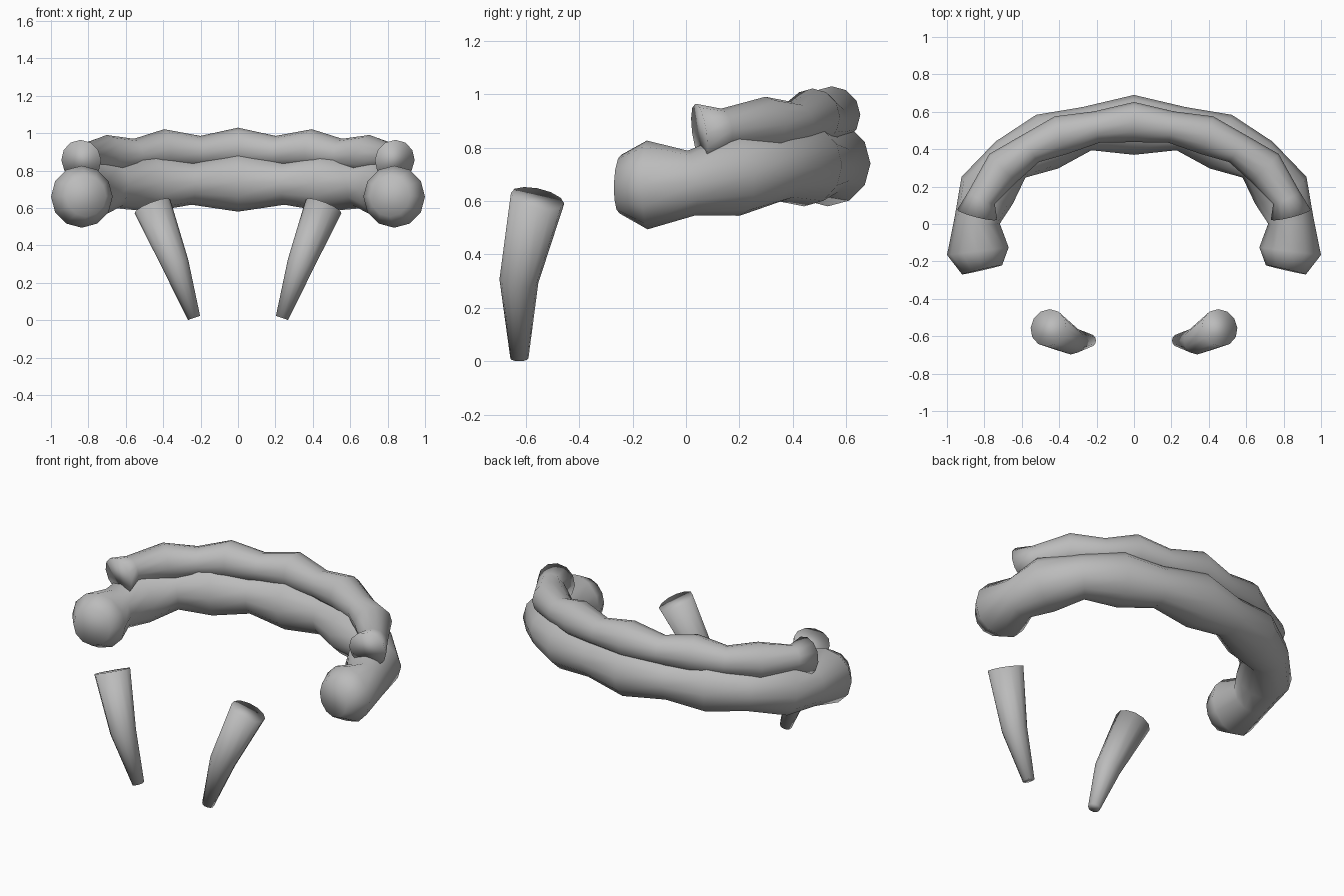
import bpy
import bmesh
from math import cos, sin, tau
from mathutils import Vector

cube = bpy.data.objects.get("Cube")
if cube:
    bpy.data.objects.remove(cube, do_unlink=True)

grey = bpy.data.materials.new("plain grey")
grey.use_nodes = True
colour = (0.5, 0.5, 0.5, 1)
grey.diffuse_color = colour
grey.node_tree.nodes["Principled BSDF"].inputs["Base Color"].default_value = colour


def tube(name, rings, up, sides=12):
    """Loft round rings (x, y, z, radius) into a capped, smooth tube."""
    bm = bmesh.new()
    centres = [Vector(r[:3]) for r in rings]
    last = len(rings) - 1
    loops = []
    for i, (centre, ring) in enumerate(zip(centres, rings)):
        before = (centre - centres[max(i - 1, 0)]).normalized()
        after = (centres[min(i + 1, last)] - centre).normalized()
        along = (before + after).normalized()
        across = along.cross(Vector(up)).normalized()
        rise = across.cross(along)
        loops.append([bm.verts.new(centre + ring[3] * (
            across * cos(tau * k / sides) + rise * sin(tau * k / sides)))
            for k in range(sides)])
    for a, b in zip(loops, loops[1:]):
        for k in range(sides):
            n = (k + 1) % sides
            bm.faces.new((a[k], a[n], b[n], b[k]))
    bm.faces.new(loops[0][::-1])
    bm.faces.new(loops[-1])
    bmesh.ops.recalc_face_normals(bm, faces=bm.faces)
    for face in bm.faces:
        face.smooth = True
    mesh = bpy.data.meshes.new(name)
    bm.to_mesh(mesh)
    bm.free()
    mesh.materials.append(grey)
    obj = bpy.data.objects.new(name, mesh)
    bpy.context.collection.objects.link(obj)
    return obj


def mirrored(half):
    """Complete an arch from its left half, which ends on the centre line."""
    return half + [(-x, y, z, r) for x, y, z, r in half[-2::-1]]


# Thick lower arch with knobbed ends
lower_half = [
    (0.812, -0.245, 0.663, 0.110),
    (0.835, -0.145, 0.660, 0.166),
    (0.838, 0.020, 0.667, 0.122),
    (0.785, 0.180, 0.698, 0.155),
    (0.660, 0.345, 0.722, 0.125),
    (0.465, 0.440, 0.735, 0.155),
    (0.250, 0.510, 0.735, 0.118),
    (0.000, 0.530, 0.740, 0.160),
]
tube("lower_arch", mirrored(lower_half), (0, 0, 1))

# Thinner upper arch resting on the lower one
upper_half = [
    (0.838, 0.050, 0.855, 0.110),
    (0.815, 0.140, 0.868, 0.078),
    (0.700, 0.300, 0.885, 0.105),
    (0.550, 0.405, 0.885, 0.085),
    (0.390, 0.475, 0.915, 0.106),
    (0.200, 0.518, 0.900, 0.085),
    (0.000, 0.545, 0.922, 0.107),
]
tube("upper_arch", mirrored(upper_half), (0, 0, 1))

# Pair of bent, tapering fangs
fang = [
    (0.235, -0.623, 0.012, 0.034),
    (0.335, -0.625, 0.300, 0.073),
    (0.458, -0.555, 0.610, 0.102),
]
for side, sign in (("left", 1), ("right", -1)):
    tube(side + "_fang", [(sign * x, y, z, r) for x, y, z, r in fang], (0, 1, 0))
